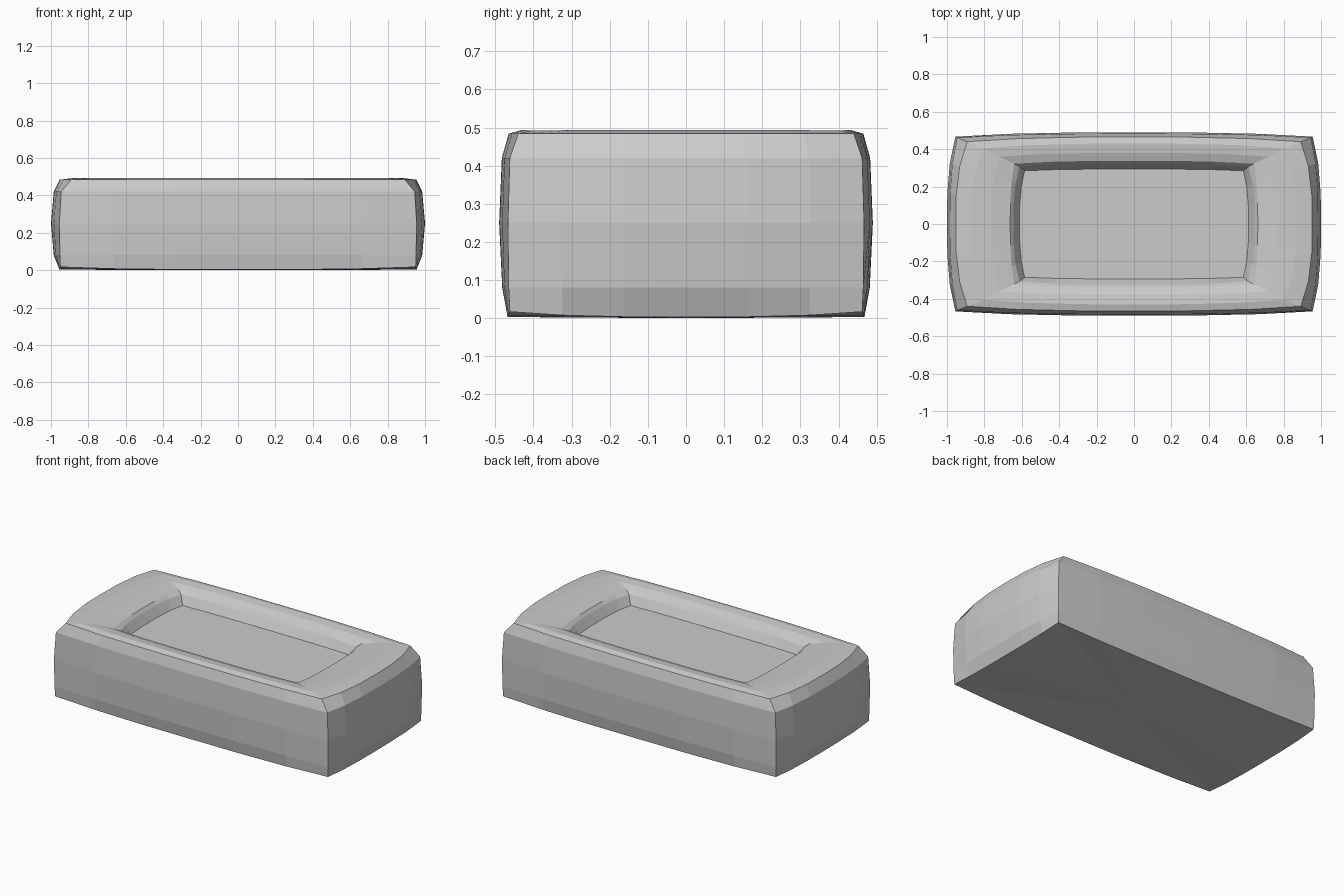
import bpy, bmesh

if "Cube" in bpy.data.objects:
    bpy.data.objects.remove(bpy.data.objects["Cube"])

STEPS = [-1, -0.7, -0.35, 0, 0.35, 0.7]

# Each ring: corner x, y, z, then mid-side x, y, z (sides bulge outwards)
RINGS = [
    (0.950, 0.462, 0.017, 0.955, 0.468, 0.003),   # base edge
    (0.952, 0.465, 0.080, 0.985, 0.482, 0.080),
    (0.955, 0.467, 0.250, 1.000, 0.490, 0.250),   # widest
    (0.945, 0.462, 0.420, 0.985, 0.483, 0.420),
    (0.892, 0.440, 0.484, 0.953, 0.465, 0.484),   # top rim
    (0.800, 0.405, 0.492, 0.870, 0.430, 0.494),
    (0.720, 0.360, 0.488, 0.760, 0.380, 0.488),
    (0.640, 0.322, 0.473, 0.662, 0.338, 0.473),   # recess lip
    (0.612, 0.307, 0.455, 0.645, 0.325, 0.455),
    (0.585, 0.285, 0.400, 0.612, 0.294, 0.400),   # recess floor
]


def outline(cx, cy, cz, mx, my, mz):
    """Rectangle with bulging sides, counter-clockwise."""
    pts = []
    for side in range(4):
        for t in STEPS:
            f = 1 - abs(t) ** 3
            z = cz + (mz - cz) * f
            if side % 2 == 0:
                x, y = t * cx, -(cy + (my - cy) * f)
            else:
                x, y = cx + (mx - cx) * f, t * cy
            s = -1 if side >= 2 else 1
            pts.append((s * x, s * y, z))
    return pts


bm = bmesh.new()
loops = [[bm.verts.new(p) for p in outline(*r)] for r in RINGS]
n = len(loops[0])

# Outer walls, rounded top and recess wall
for a, b in zip(loops, loops[1:]):
    for i in range(n):
        j = (i + 1) % n
        bm.faces.new((a[i], a[j], b[j], b[i]))

# Recess floor and slightly convex underside
bm.faces.new(loops[-1])
base = bm.verts.new((0, 0, 0))
for i in range(n):
    bm.faces.new((loops[0][(i + 1) % n], loops[0][i], base))

bmesh.ops.recalc_face_normals(bm, faces=bm.faces)
mesh = bpy.data.meshes.new("recessed_block")
bm.to_mesh(mesh)
bm.free()
block = bpy.data.objects.new("recessed_block", mesh)
bpy.context.collection.objects.link(block)
